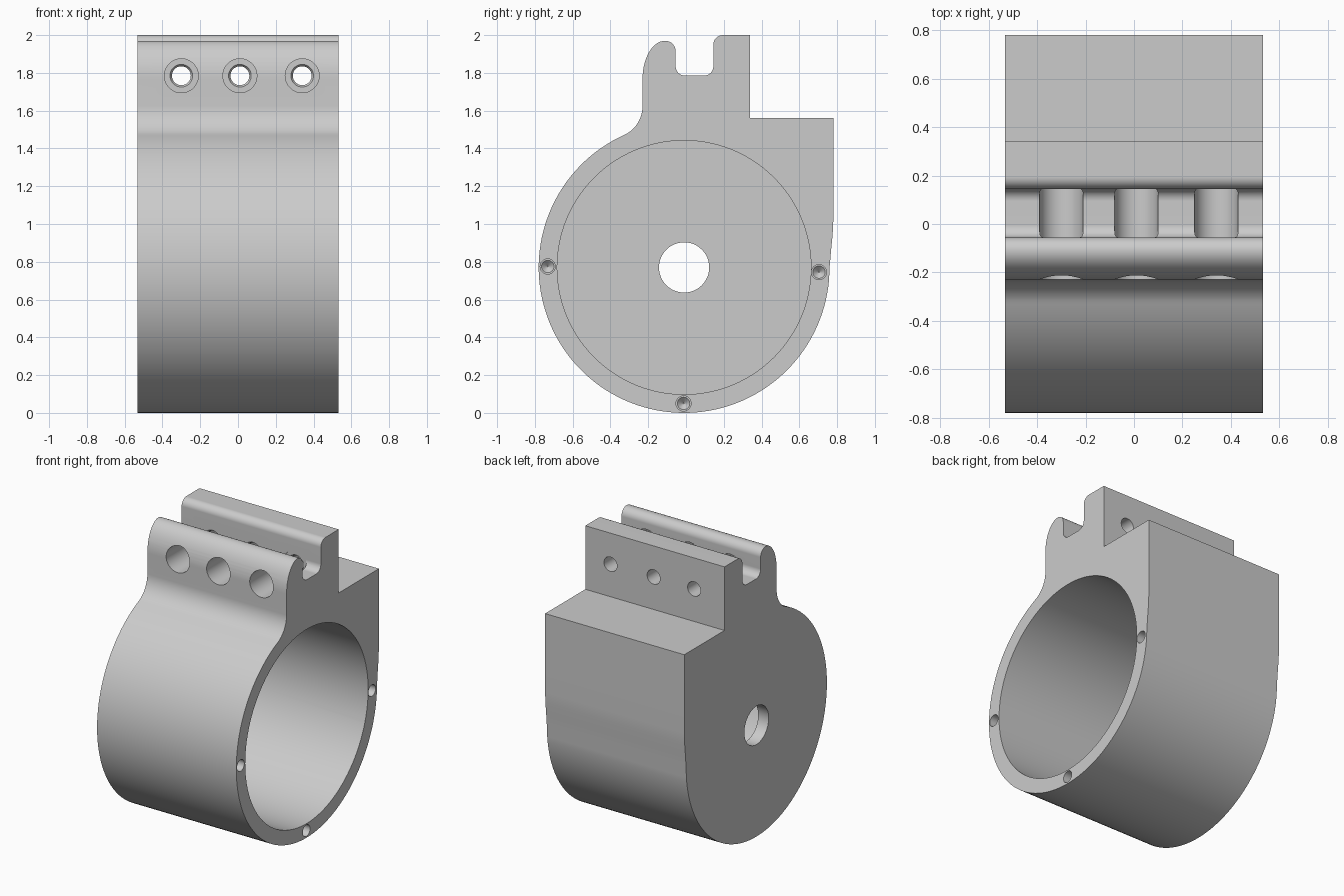
import bpy, bmesh
from math import sin, cos, pi, radians
from mathutils import Vector

cube = bpy.data.objects.get("Cube")
if cube:
    bpy.data.objects.remove(cube, do_unlink=True)

HALF = 0.533                 # half the width along x
CY, CZ = -0.01, 0.77         # axis of the round body
WALL = 0.08                  # thickness of the closed end

grey = bpy.data.materials.new("light_grey")
grey.use_nodes = True
grey.diffuse_color = (0.6, 0.6, 0.6, 1)
grey.node_tree.nodes["Principled BSDF"].inputs["Base Color"].default_value = (0.6, 0.6, 0.6, 1)


def arc(cy, cz, ry, rz, start, end, n):
    angles = [radians(start + (end - start) * i / n) for i in range(n + 1)]
    return [(cy + ry * cos(a), cz + rz * sin(a)) for a in angles]


def make_object(name, bm):
    bmesh.ops.recalc_face_normals(bm, faces=bm.faces)
    mesh = bpy.data.meshes.new(name)
    bm.to_mesh(mesh)
    bm.free()
    mesh.materials.append(grey)
    ob = bpy.data.objects.new(name, mesh)
    bpy.context.collection.objects.link(ob)
    return ob


def extrude_profile(name, points):
    bm = bmesh.new()
    face = bm.faces.new([bm.verts.new((-HALF, y, z)) for y, z in points])
    new = bmesh.ops.extrude_face_region(bm, geom=[face])["geom"]
    bmesh.ops.translate(bm, vec=(2 * HALF, 0, 0),
                        verts=[v for v in new if isinstance(v, bmesh.types.BMVert)])
    return make_object(name, bm)


def drill(name, origin, direction, stages, n):
    """Turned cutter: stages are (distance along direction, radius)."""
    d = Vector(direction)
    side, up = d.cross(Vector((0, 0, 1))), Vector((0, 0, 1))
    bm = bmesh.new()
    rings = []
    for t, r in stages:
        rings.append([bm.verts.new(Vector(origin) + d * t
                      + side * r * cos(2 * pi * i / n) + up * r * sin(2 * pi * i / n))
                      for i in range(n)])
    for a, b in zip(rings, rings[1:]):
        for i in range(n):
            j = (i + 1) % n
            bm.faces.new((a[i], a[j], b[j], b[i]))
    bm.faces.new(rings[0])
    bm.faces.new(rings[-1])
    ob = make_object(name, bm)
    ob.hide_render = True
    return ob


# Side outline: round body, flat back, rear lug, slot, front lug, neck fillet
outline = arc(CY, CZ, 0.77, 0.77, 114.6, 355, 90)
outline += [(0.761, 0.78), (0.768, 0.86), (0.776, 0.94), (0.78, 1.02)]
outline += [(0.78, 1.56), (0.34, 1.56), (0.34, 2.0)]
outline += arc(0.195, 1.95, 0.05, 0.05, 90, 180, 8)
outline += arc(0.095, 1.835, 0.05, 0.05, 0, -90, 8)
outline += arc(-0.005, 1.835, 0.05, 0.05, -90, -180, 8)
outline += arc(-0.11, 1.915, 0.055, 0.055, 0, 90, 8)
outline += arc(-0.11, 1.77, 0.12, 0.2, 90, 180, 14)[1:]
outline += arc(-0.401, 1.625, 0.171, 0.171, 0, -65.4, 12)[:-1]
body = extrude_profile("clamp_housing", outline)

# Main bore and the hole in the closed end
inward = (-1, 0, 0)
cutters = [
    drill("bore_cutter", (HALF, CY, CZ), inward,
          [(-0.1, 0.672), (2 * HALF - WALL, 0.672)], 112),
    drill("end_hole_cutter", (HALF, CY, CZ), inward,
          [(0.5, 0.133), (1.3, 0.133)], 48),
]
# Small blind holes in the rim
for y, z in [(-0.732, 0.775), (0.704, 0.745), (-0.013, 0.05)]:
    cutters.append(drill("rim_hole_cutter", (HALF, y, z), inward,
                         [(-0.05, 0.04), (0.2, 0.04), (0.2, 0.033), (0.23, 0.002)], 24))
# Stepped bolt holes through both lugs
for x in (-0.3, 0.01, 0.34):
    cutters.append(drill("bolt_hole_cutter", (x, 0, 1.785), (0, 1, 0),
                         [(-0.4, 0.09), (0.147, 0.09), (0.147, 0.06),
                          (0.162, 0.05), (0.5, 0.05)], 36))

for c in cutters:
    m = body.modifiers.new(c.name, "BOOLEAN")
    m.operation = "DIFFERENCE"
    m.solver = "EXACT"
    m.object = c

# Bake the cuts and drop the cutters
graph = bpy.context.evaluated_depsgraph_get()
result = bpy.data.meshes.new_from_object(body.evaluated_get(graph))
body.modifiers.clear()
body.data = result
for c in cutters:
    bpy.data.objects.remove(c, do_unlink=True)

# Smooth curves, crisp edges
for ob in bpy.context.selected_objects:
    ob.select_set(False)
body.select_set(True)
bpy.context.view_layer.objects.active = body
bpy.ops.object.shade_smooth_by_angle(angle=radians(30))
weighted = body.modifiers.new("weighted_normals", "WEIGHTED_NORMAL")
weighted.keep_sharp = True
